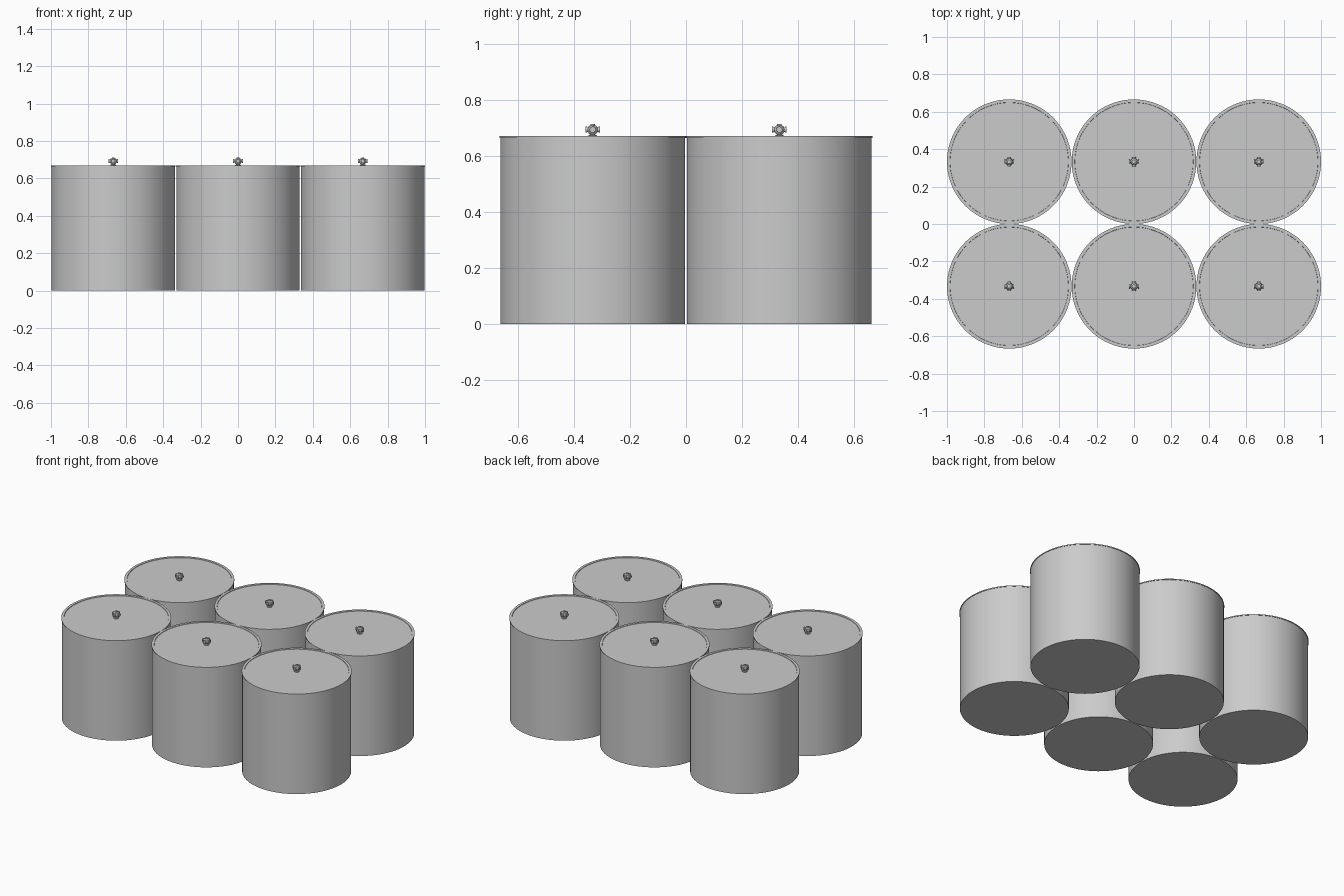
import bpy, bmesh, math
from mathutils import Matrix, Vector

cube = bpy.data.objects.get("Cube")
if cube:
    bpy.data.objects.remove(cube, do_unlink=True)

grey = bpy.data.materials.new("light_grey_metal")
colour = (0.6, 0.6, 0.6, 1)
grey.diffuse_color = colour
grey.use_nodes = True
grey.node_tree.nodes["Principled BSDF"].inputs["Base Color"].default_value = colour


def lathe(bm, profile, sides, turn=Matrix.Identity(4)):
    """Revolve (radius, height) points about z, close both ends, then place."""
    rings = []
    for r, h in profile:
        rings.append([bm.verts.new(turn @ Vector((r * math.cos(a), r * math.sin(a), h)))
                      for a in (math.tau * (i + 0.5) / sides for i in range(sides))])
    for low, high in zip(rings, rings[1:]):
        for i in range(sides):
            j = (i + 1) % sides
            bm.faces.new((low[i], low[j], high[j], high[i]))
    bm.faces.new(rings[0][::-1])
    bm.faces.new(rings[-1])


def finish(bm, name):
    bmesh.ops.recalc_face_normals(bm, faces=bm.faces)
    mesh = bpy.data.meshes.new(name)
    bm.to_mesh(mesh)
    bm.free()
    mesh.materials.append(grey)
    return mesh


# Drum with a thin overhanging rim and a slightly sunken lid
bm = bmesh.new()
lathe(bm, [(0.33, 0), (0.33, 0.664), (0.333, 0.664), (0.333, 0.67),
           (0.317, 0.67), (0.316, 0.667)], 96)
drum_mesh = finish(bm, "drum")

# Valve: foot, stem, round body, top cap and four side ports
bm = bmesh.new()
lathe(bm, [(0.016, 0.666), (0.016, 0.673), (0.009, 0.674), (0.009, 0.68)], 16)
lathe(bm, [(0.009, 0.675), (0.017, 0.683), (0.02, 0.693),
           (0.017, 0.703), (0.01, 0.708)], 16)
lathe(bm, [(0.008, 0.705), (0.008, 0.713)], 12)
centre = Matrix.Translation((0, 0, 0.693))
for k in range(4):
    turn = centre @ Matrix.Rotation(k * math.pi / 2, 4, "Z") @ Matrix.Rotation(math.pi / 2, 4, "Y")
    lathe(bm, [(0.008, 0), (0.008, 0.021), (0.011, 0.021), (0.011, 0.026),
               (0.006, 0.026), (0.006, 0.022)], 12, turn)
valve_mesh = finish(bm, "valve")

# Two rows of three
for row, y in (("front", -0.333), ("back", 0.333)):
    for column, x in (("right", -0.667), ("middle", 0), ("left", 0.667)):
        for part, mesh in (("drum", drum_mesh), ("valve", valve_mesh)):
            obj = bpy.data.objects.new(f"{part}_{row}_{column}", mesh)
            obj.location = (x, y, 0)
            bpy.context.collection.objects.link(obj)

# Smooth the round walls, keep rims sharp
for mesh in (drum_mesh, valve_mesh):
    bm = bmesh.new()
    bm.from_mesh(mesh)
    for face in bm.faces:
        face.smooth = True
    for edge in bm.edges:
        edge.smooth = edge.calc_face_angle(0) < math.radians(35)
    bm.to_mesh(mesh)
    bm.free()
